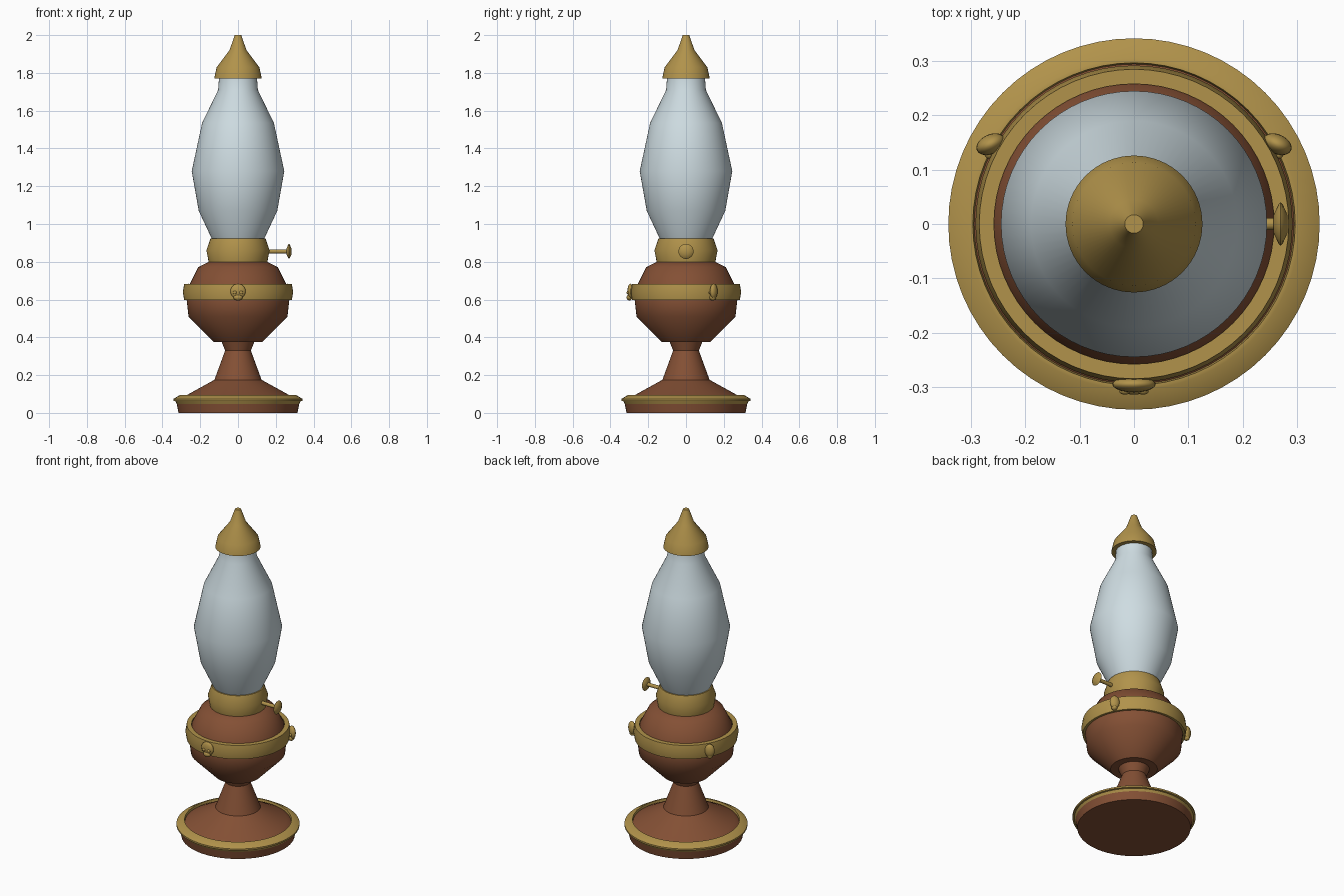
import bpy
import bmesh
from math import sin, cos, pi, radians
from mathutils import Matrix

cube = bpy.data.objects.get("Cube")
if cube:
    bpy.data.objects.remove(cube, do_unlink=True)


def material(name, rgb):
    m = bpy.data.materials.new(name)
    m.use_nodes = True
    color = (*rgb, 1.0)
    m.diffuse_color = color
    m.node_tree.nodes["Principled BSDF"].inputs["Base Color"].default_value = color
    return m


BRASS = material("aged_brass", (0.44, 0.29, 0.07))
COPPER = material("red_brown_copper", (0.23, 0.08, 0.035))
GLASS = material("frosted_glass", (0.62, 0.72, 0.76))


def finish(name, bm, mat, angle=40):
    bmesh.ops.recalc_face_normals(bm, faces=bm.faces)
    mesh = bpy.data.meshes.new(name)
    bm.to_mesh(mesh)
    bm.free()
    mesh.materials.append(mat)
    ob = bpy.data.objects.new(name, mesh)
    bpy.context.collection.objects.link(ob)
    bpy.ops.object.select_all(action="DESELECT")
    ob.select_set(True)
    bpy.context.view_layer.objects.active = ob
    bpy.ops.object.shade_smooth_by_angle(angle=radians(angle))
    return ob


def lathe(name, profile, mat, segments=64, matrix=None, closed=False):
    """Spin (radius, height) points round z; cap the ends or close the loop."""
    bm = bmesh.new()
    rings = [[bm.verts.new((r * cos(2 * pi * i / segments),
                            r * sin(2 * pi * i / segments), z))
              for i in range(segments)] for r, z in profile]
    pairs = list(zip(rings, rings[1:]))
    if closed:
        pairs.append((rings[-1], rings[0]))
    else:
        bm.faces.new(rings[0])
        bm.faces.new(rings[-1])
    for a, b in pairs:
        for i in range(segments):
            j = (i + 1) % segments
            bm.faces.new((a[i], a[j], b[j], b[i]))
    if matrix:
        bm.transform(matrix)
    return finish(name, bm, mat)


# Pedestal foot and its brass rim
lathe("pedestal_foot", [(0.315, 0), (0.325, 0.05), (0.3, 0.08), (0.27, 0.095),
                        (0.125, 0.175), (0.068, 0.33), (0.088, 0.38)], COPPER)
lathe("base_rim", [(0.322, 0.043), (0.332, 0.062), (0.342, 0.064), (0.342, 0.074),
                   (0.305, 0.096), (0.297, 0.096), (0.29, 0.06)],
      BRASS, closed=True)

# Fuel bowl and its brass band
lathe("fuel_bowl", [(0.13, 0.376), (0.262, 0.51), (0.272, 0.6), (0.256, 0.68),
                    (0.21, 0.772), (0.145, 0.805)], COPPER)
lathe("bowl_band", [(0.26, 0.598), (0.285, 0.598), (0.292, 0.64), (0.285, 0.682),
                    (0.258, 0.682)], BRASS, closed=True)

# Burner collar, chimney and cap
lathe("burner_collar", [(0.155, 0.797), (0.167, 0.86), (0.146, 0.922)], BRASS)
lathe("glass_chimney", [(0.138, 0.92), (0.208, 1.07), (0.245, 1.28), (0.19, 1.535),
                        (0.105, 1.71), (0.1, 1.78)], GLASS)
lathe("chimney_cap", [(0.126, 1.77), (0.113, 1.83), (0.045, 1.92),
                      (0.017, 2.0)], BRASS)

# Wick control on the model's left side
sideways = Matrix.Translation((0, 0, 0.855)) @ Matrix.Rotation(pi / 2, 4, "Y")
lathe("wick_rod", [(0.011, 0.15), (0.011, 0.27)], BRASS, 16, sideways)
lathe("wick_knob", [(0.016, 0.257), (0.036, 0.266), (0.04, 0.27), (0.036, 0.274),
                    (0.016, 0.283)], BRASS, 24, sideways)


# Three small mask ornaments on the band, each with eyes and jaw
def ornament(name, place, turn, size):
    bm = bmesh.new()

    def ball(pos, scale):
        m = Matrix.Translation(pos) @ Matrix.Diagonal((*scale, 1))
        bmesh.ops.create_uvsphere(bm, u_segments=20, v_segments=12, radius=1, matrix=m)

    w, d, h = size
    ball((0, 0, 0.004), size)
    ball((0, -d * 0.3, -h * 0.72), (w * 0.6, d, h * 0.4))
    for side in (-1, 1):
        ball((side * w * 0.42, -d * 0.85, -0.003), (w * 0.25, d * 0.45, h * 0.22))
    bm.transform(Matrix.Translation(place) @ Matrix.Rotation(turn, 4, "Z"))
    finish(name, bm, BRASS)


ornament("front_ornament", (0, -0.295, 0.64), 0, (0.04, 0.015, 0.04))
for side, label in ((1, "left"), (-1, "right")):
    ornament(label + "_ornament", (side * 0.264, 0.147, 0.64),
             -side * radians(25), (0.028, 0.018, 0.04))
